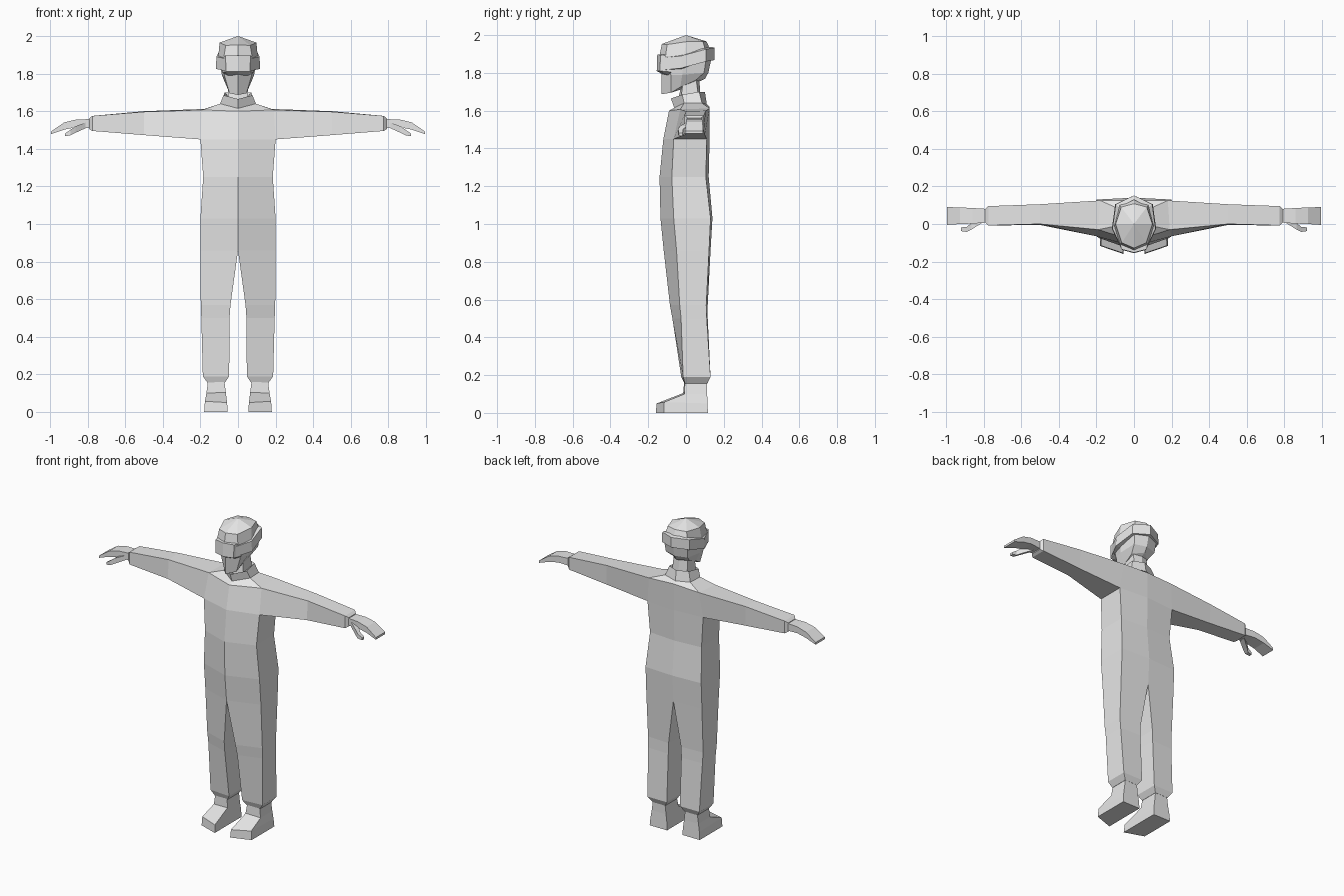
import bpy, bmesh

grey = bpy.data.materials.new("light_grey")
grey.diffuse_color = (0.8, 0.8, 0.8, 1)


def add_loft(bm, rings, side, closed=True, caps=(False, False), skip=()):
    """Skin a stack of point rings on one side of the body (side = 1 or -1)."""
    vs = [[bm.verts.new((x * side, y, z)) for x, y, z in ring] for ring in rings]
    n = len(rings[0])
    for k in range(len(vs) - 1):
        for j in range(n if closed else n - 1):
            if (k, j) not in skip:
                a, b = vs[k], vs[k + 1]
                i = (j + 1) % n
                bm.faces.new((a[j], a[i], b[i], b[j]))
    if caps[0]:
        bm.faces.new(vs[0])
    if caps[1]:
        bm.faces.new(vs[-1])


def make_part(name, *lofts):
    """Build both halves of a part from lofts and weld them on the centre line."""
    bm = bmesh.new()
    for rings, options in lofts:
        for side in (1, -1):
            add_loft(bm, rings, side, **options)
    bmesh.ops.remove_doubles(bm, verts=bm.verts, dist=0.0005)
    bmesh.ops.dissolve_degenerate(bm, edges=bm.edges, dist=0.0001)
    bmesh.ops.recalc_face_normals(bm, faces=bm.faces)
    mesh = bpy.data.meshes.new(name)
    bm.to_mesh(mesh)
    bm.free()
    mesh.materials.append(grey)
    obj = bpy.data.objects.new(name, mesh)
    bpy.context.collection.objects.link(obj)
    return obj


def box_ring(x, y0, y1, z0, z1):
    """Rectangle across the arm at a given x."""
    return [(x, y0, z1), (x, y1, z1), (x, y1, z0), (x, y0, z0)]


# Coveralls: torso half rings run front centre, front side, back side, back centre
shoulder = [(0, -.09, 1.60), (.19, -.03, 1.607), (.18, .125, 1.612), (0, .125, 1.62)]
chest = [(0, -.12, 1.45), (.2, -.065, 1.45), (.2, .11, 1.45), (0, .125, 1.45)]
hip = [(0, -.118, .86), (.2, -.05, .86), (.2, .122, .86), (0, .13, .86)]
torso = [
    [(0, -.04, 1.65), (.045, -.02, 1.66), (.045, .06, 1.67), (0, .075, 1.675)],
    [(0, -.08, 1.665), (.077, -.02, 1.685), (.07, .07, 1.70), (0, .10, 1.70)],
    [(0, -.062, 1.615), (.095, -.01, 1.64), (.09, .085, 1.64), (0, .11, 1.635)],
    shoulder,
    chest,
    [(0, -.14, 1.25), (.185, -.075, 1.25), (.185, .105, 1.25), (0, .12, 1.25)],
    [(0, -.135, 1.03), (.2, -.065, 1.03), (.2, .13, 1.03), (0, .14, 1.03)],
    hip,
]
sleeve = [
    [shoulder[1], shoulder[2], chest[2], chest[1]],
    [(.5, 0, 1.597), (.5, .105, 1.6), (.5, .1, 1.473), (.5, -.005, 1.473)],
    box_ring(.775, -.008, .095, 1.495, 1.575),
    box_ring(.792, .008, .08, 1.505, 1.562),
]
leg = [
    hip,
    [(.04, -.085, .57), (.198, -.033, .57), (.198, .107, .57), (.045, .115, .57)],
    [(.045, -.072, .50), (.195, -.026, .50), (.195, .11, .50), (.047, .115, .50)],
    [(.047, -.025, .19), (.187, -.015, .19), (.187, .13, .19), (.047, .13, .19)],
    [(.07, -.008, .155), (.162, -.005, .155), (.162, .113, .155), (.07, .113, .155)],
]
make_part("coveralls",
          (torso, dict(closed=False, skip=((3, 1),))),
          (sleeve, dict(caps=(False, True))),
          (leg, dict(caps=(False, True))))

# Boots: rings run from the ankle down to the sole, with an angled toe
make_part("boots",
          ([[(.072, -.01, .16), (.16, -.006, .16), (.16, .112, .16), (.072, .112, .16)],
            [(.065, -.015, .105), (.168, -.008, .10), (.168, .112, .10), (.065, .112, .10)],
            [(.058, -.155, .05), (.176, -.115, .057), (.176, .114, .05), (.058, .114, .05)],
            [(.055, -.16, 0), (.18, -.117, 0), (.18, .116, 0), (.055, .116, 0)]],
           dict(caps=(True, True))))

# Hands: flat mitten palms drooping to the fingertips, with thumbs
make_part("hands",
          ([box_ring(.78, .008, .08, 1.51, 1.558),
            box_ring(.86, .002, .085, 1.515, 1.556),
            box_ring(.925, 0, .088, 1.502, 1.54),
            box_ring(.995, -.005, .09, 1.478, 1.492)],
           dict(caps=(True, True))))
make_part("thumbs",
          ([box_ring(.81, .005, .045, 1.51, 1.54),
            box_ring(.865, -.03, .005, 1.485, 1.52),
            box_ring(.89, -.042, -.015, 1.472, 1.502),
            box_ring(.92, -.038, -.018, 1.467, 1.482)],
           dict(caps=(True, True))))

# Neck
make_part("neck",
          ([[(0, -.02, 1.76), (.05, -.015, 1.76), (.05, .055, 1.76), (0, .07, 1.77)],
            [(0, -.045, 1.64), (.055, -.03, 1.64), (.055, .07, 1.64), (0, .08, 1.64)]],
           dict(closed=False)))

# Head: jaw up to the crown, half rings from front centre to back centre
make_part("head",
          ([[(0, -.02, 1.715)] * 5,
            [(0, -.13, 1.687), (.045, -.08, 1.695), (.05, -.03, 1.725),
             (.06, .05, 1.76), (0, .10, 1.768)],
            [(0, -.13, 1.79), (.072, -.08, 1.79), (.085, -.02, 1.79),
             (.078, .095, 1.80), (0, .118, 1.80)],
            [(0, -.14, 1.89), (.075, -.108, 1.89), (.105, -.01, 1.89),
             (.085, .11, 1.895), (0, .14, 1.90)],
            [(0, -.128, 1.953), (.065, -.10, 1.95), (.098, 0, 1.965),
             (.068, .09, 1.965), (0, .108, 1.967)],
            [(0, 0, 2.0)] * 5],
           dict(closed=False)))

# Goggles: pointed box over the eyes
make_part("goggles",
          ([[(0, -.10, 1.90), (.05, -.09, 1.90), (.06, -.08, 1.90)],
            [(0, -.152, 1.897), (.066, -.135, 1.895), (.082, -.08, 1.89)],
            [(0, -.155, 1.81), (.064, -.138, 1.81), (.082, -.08, 1.805)],
            [(0, -.12, 1.79), (.05, -.10, 1.79), (.06, -.08, 1.79)]],
           dict(closed=False)))

# Goggle strap: band climbing towards the back of the head
strap_path = [(.07, -.125, 1.815), (.118, -.025, 1.825), (.10, .105, 1.86), (0, .152, 1.868)]
make_part("goggle_strap",
          ([[(x * .8, y * .85, z + .07) for x, y, z in strap_path],
            [(x * .97, y, z + .065) for x, y, z in strap_path],
            strap_path,
            [(x * .7, y * .75, z - .004) for x, y, z in strap_path]],
           dict(closed=False)))
